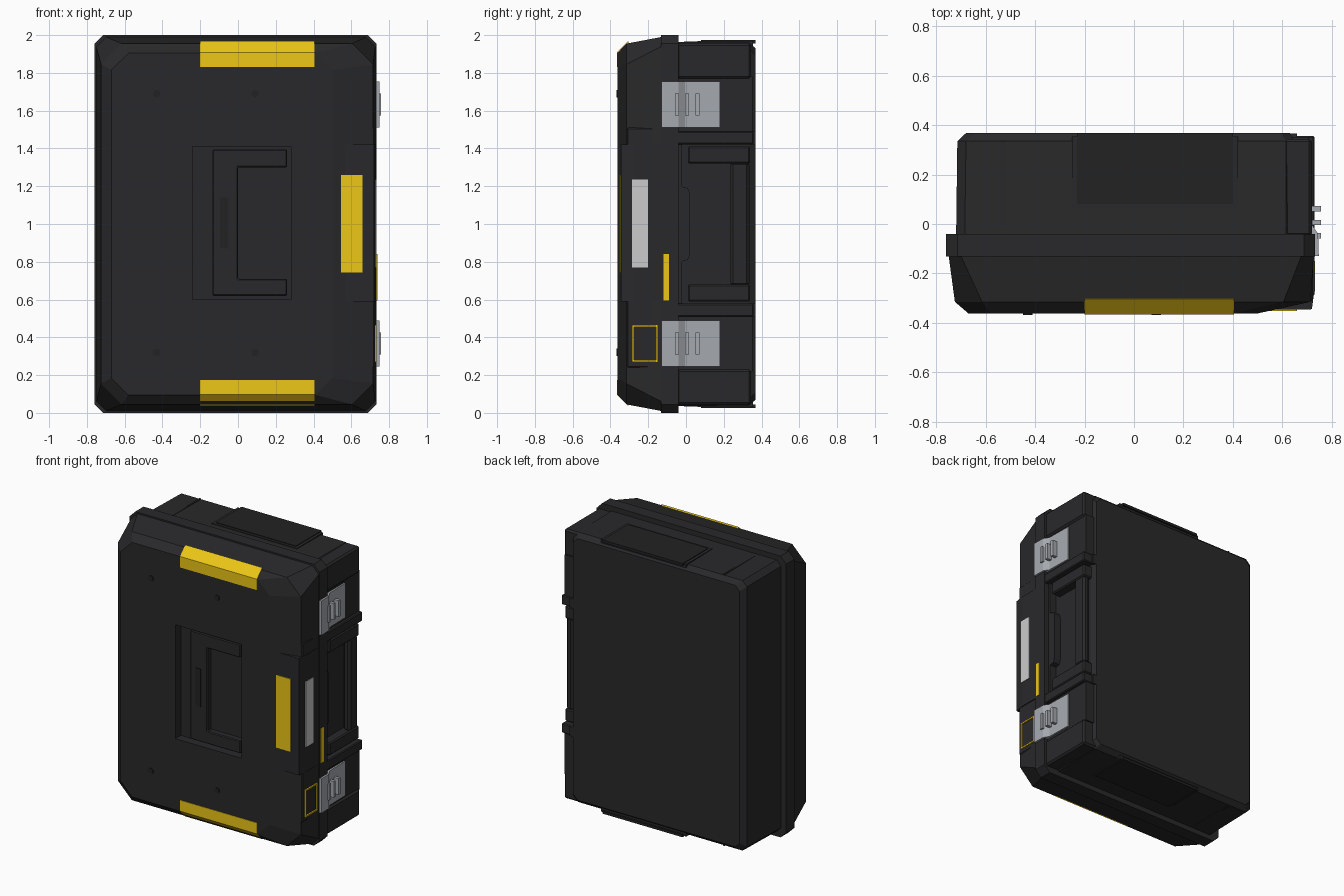
import bpy, bmesh
from mathutils import Vector

if "Cube" in bpy.data.objects:
    bpy.data.objects.remove(bpy.data.objects["Cube"])


def material(name, r, g, b):
    m = bpy.data.materials.new(name)
    m.diffuse_color = (r, g, b, 1)
    m.use_nodes = True
    m.node_tree.nodes["Principled BSDF"].inputs["Base Color"].default_value = m.diffuse_color
    return m


DARK = material("dark_plastic", 0.022, 0.022, 0.024)
DEEP = material("deep_plastic", 0.016, 0.016, 0.017)
YELLOW = material("yellow", 0.84, 0.57, 0.008)
SILVER = material("silver", 0.38, 0.40, 0.43)
WHITE = material("label_white", 0.78, 0.80, 0.80)


def finish(name, bm, mat, bevel=0):
    bmesh.ops.recalc_face_normals(bm, faces=bm.faces[:])
    me = bpy.data.meshes.new(name)
    bm.to_mesh(me)
    bm.free()
    ob = bpy.data.objects.new(name, me)
    bpy.context.collection.objects.link(ob)
    me.materials.append(mat)
    if bevel:
        mod = ob.modifiers.new("bevel", 'BEVEL')
        mod.width = bevel
        mod.segments = 1
    return ob


def prism(name, pts, axis, a, b, mat=DARK, bevel=0):
    """Extrude a 2D outline along an axis: x uses (y,z), y uses (x,z), z uses (x,y)."""
    place = {'x': lambda p, t: (t, p[0], p[1]),
             'y': lambda p, t: (p[0], t, p[1]),
             'z': lambda p, t: (p[0], p[1], t)}[axis]
    bm = bmesh.new()
    lo = [bm.verts.new(place(p, a)) for p in pts]
    hi = [bm.verts.new(place(p, b)) for p in pts]
    bm.faces.new(lo)
    bm.faces.new(hi)
    n = len(pts)
    for i in range(n):
        j = (i + 1) % n
        bm.faces.new((lo[i], lo[j], hi[j], hi[i]))
    return finish(name, bm, mat, bevel)


def box(name, x, y, z, mat=DARK, bevel=0):
    pts = [(x[0], y[0]), (x[1], y[0]), (x[1], y[1]), (x[0], y[1])]
    return prism(name, pts, 'z', z[0], z[1], mat, bevel)


def loft(name, rings, mat=DARK):
    """Octagonal sections along y; each ring is (y, x0, x1, half height, corner cut)."""
    bm = bmesh.new()
    loops = []
    for y, x0, x1, h, c in rings:
        pts = [(x0 + c, -h), (x1 - c, -h), (x1, -h + c), (x1, h - c),
               (x1 - c, h), (x0 + c, h), (x0, h - c), (x0, -h + c)]
        loops.append([bm.verts.new((px, y, pz + 1)) for px, pz in pts])
    bm.faces.new(loops[0])
    bm.faces.new(loops[-1])
    for a, b in zip(loops, loops[1:]):
        for i in range(8):
            j = (i + 1) % 8
            bm.faces.new((a[i], a[j], b[j], b[i]))
    return finish(name, bm, mat)


def cut(target, cutter):
    mod = target.modifiers.new("cut", 'BOOLEAN')
    mod.operation = 'DIFFERENCE'
    mod.solver = 'EXACT'
    mod.object = cutter
    bpy.context.view_layer.objects.active = target
    bpy.ops.object.modifier_apply(modifier="cut")
    bpy.data.objects.remove(cutter)


def flip(zr):
    return (2 - zr[1], 2 - zr[0])


# main shells
loft("base_shell", [(-0.05, -0.72, 0.65, 0.965, 0.035),
                    (0.335, -0.715, 0.65, 0.96, 0.035),
                    (0.368, -0.68, 0.63, 0.93, 0.035)])
loft("rim", [(-0.132, -0.76, 0.733, 1.0, 0.045), (-0.04, -0.76, 0.733, 1.0, 0.045)])
lid = loft("lid", [(-0.13, -0.75, 0.727, 0.99, 0.05),
                   (-0.315, -0.725, 0.715, 0.955, 0.11),
                   (-0.362, -0.67, 0.50, 0.905, 0.09)])
cut(lid, box("recess_cutter", (-0.24, 0.28), (-0.5, -0.30), (0.6, 1.41)))

# raised block on the lid's opening side
prism("lid_front_block", [(0.48, -0.358), (0.56, -0.347), (0.72, -0.345),
                          (0.73, -0.27), (0.73, -0.12), (0.48, -0.12)],
      'z', 0.59, 1.42)
box("lid_side_panel", (0.6, 0.724), (-0.312, -0.12), (0.24, 1.51), bevel=0.006)

# folding handle lying in the front recess
prism("front_handle", [(-0.135, 0.62), (0.26, 0.62), (0.26, 0.71), (0.0, 0.71),
                       (0.0, 1.30), (0.26, 1.30), (0.26, 1.395), (-0.135, 1.395)],
      'y', -0.345, -0.295, bevel=0.006)
box("front_handle_slot", (-0.095, -0.05), (-0.349, -0.34), (0.87, 1.14), DEEP)
for x in (-0.43, 0.09):
    for z in (0.32, 1.69):
        bpy.ops.mesh.primitive_cylinder_add(vertices=16, radius=0.02, depth=0.012,
                                            location=(x, -0.363, z),
                                            rotation=(1.5708, 0, 0))
        ob = bpy.context.object
        ob.name = "lid_stud"
        ob.data.materials.append(DEEP)

# yellow accents and label
strip = [(-0.355, 1.83), (-0.366, 1.83), (-0.366, 1.908), (-0.306, 1.968), (-0.30, 1.95)]
prism("yellow_strip_top", strip, 'x', -0.2, 0.405, YELLOW)
prism("yellow_strip_bottom", [(y, 2.005 - z) for y, z in strip], 'x', -0.2, 0.405, YELLOW)
box("yellow_front_panel", (0.545, 0.66), (-0.352, -0.33), (0.743, 1.26), YELLOW)
box("yellow_side_tab", (0.72, 0.738), (-0.12, -0.09), (0.595, 0.84), YELLOW)
box("side_label", (0.72, 0.733), (-0.285, -0.2), (0.77, 1.235), WHITE)
badge_y, badge_z, t = (-0.285, -0.15), (0.27, 0.465), 0.01
for i in (0, 1):
    y0, z0 = badge_y[i] - t * i, badge_z[i] - t * i
    box("badge_frame_upright", (0.71, 0.733), (y0, y0 + t), badge_z, YELLOW)
    box("badge_frame_bar", (0.71, 0.733), badge_y, (z0, z0 + t), YELLOW)

# base side blocks, latches and handle mounts, mirrored about mid height
latch_profile = [(0.69, 0.18), (0.718, 0.18), (0.722, -0.005), (0.745, -0.04),
                 (0.748, -0.13), (0.72, -0.13), (0.69, -0.02)]
for f in (lambda z: z, flip):
    z = f((0.042, 0.23))
    box("corner_block", (0.6, 0.72), (-0.05, 0.345), z, bevel=0.012)
    z = f((0.22, 0.51))
    box("latch_bed", (0.6, 0.708), (-0.05, 0.352), z)
    z = f((0.51, 0.578))
    box("handle_mount", (0.62, 0.73), (-0.05, 0.357), z, bevel=0.006)
    box("handle_mount_foot", (0.61, 0.66), (0.3, 0.367), z)
    z = f((0.235, 0.50))
    prism("lid_latch_pad", [(0.6, -0.31), (0.712, -0.31), (0.727, -0.13), (0.6, -0.13)],
          'z', z[0], z[1])
    z = f((0.245, 0.49))
    prism("latch", latch_profile, 'z', z[0], z[1], SILVER)
    z = f((0.31, 0.425))
    for y in (-0.047, 0.006, 0.061):
        box("latch_rib", (0.715, 0.757), (y - 0.011, y + 0.011), z, SILVER)
    z = f((0.59, 0.68))
    box("carry_handle_arm", (0.64, 0.715), (0.01, 0.34), z, bevel=0.008)

# carry handle bay
box("bay_edge", (0.6, 0.70), (-0.05, -0.022), (0.578, 1.422))
prism("bay_finger_pad", [(-0.03, 0.80), (0.01, 0.81), (0.022, 0.84), (0.022, 1.16),
                         (0.01, 1.19), (-0.03, 1.20)], 'x', 0.64, 0.70)
box("carry_handle_grip", (0.66, 0.712), (0.235, 0.335), (0.67, 1.33), bevel=0.015)

# end feet: thin framed plates on both ends, and slim ribs
for f in (lambda z: z, flip):
    box("end_plate_frame", (-0.25, 0.42), (0.062, 0.355), f((0.032, 0.06)))
    box("end_plate", (-0.23, 0.40), (0.08, 0.368), f((0.027, 0.045)), DEEP)
    box("end_rib", (-0.537, -0.525), (-0.01, 0.335), f((0.034, 0.05)))
